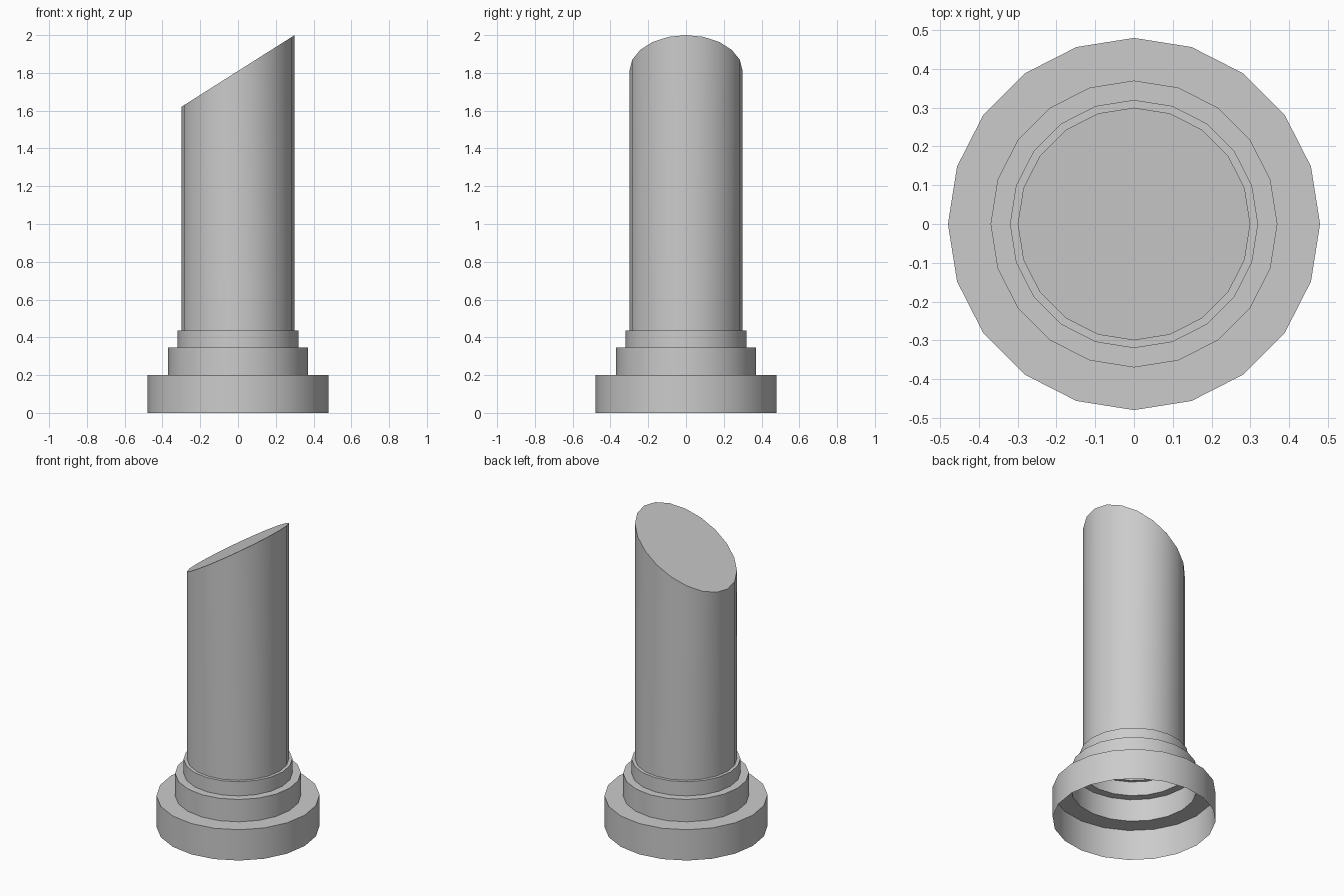
import bpy
import bmesh
from math import cos, sin, pi

SIDES = 20

cube = bpy.data.objects.get("Cube")
if cube:
    bpy.data.objects.remove(cube, do_unlink=True)

grey = bpy.data.materials.new("plain grey")
grey.use_nodes = True
colour = (0.6, 0.6, 0.6, 1)
grey.diffuse_color = colour
grey.node_tree.nodes["Principled BSDF"].inputs["Base Color"].default_value = colour


def ring(bm, radius, z, slope=0):
    """Ring of vertices, its height tilted along x by slope."""
    angles = [2 * pi * i / SIDES for i in range(SIDES)]
    return [bm.verts.new((radius * cos(a), radius * sin(a), z + slope * radius * cos(a)))
            for a in angles]


def bridge(bm, low, high):
    for i in range(SIDES):
        j = (i + 1) % SIDES
        bm.faces.new((low[i], low[j], high[j], high[i]))


def shell(name, radius, bottom, top, inner=None, slope=0):
    """Thin wall open below, topped by a flat ledge or a closed slanted cap."""
    bm = bmesh.new()
    low, high = ring(bm, radius, bottom), ring(bm, radius, top, slope)
    bridge(bm, low, high)
    if inner:
        bridge(bm, high, ring(bm, inner, top))
    else:
        bm.faces.new(high)
    mesh = bpy.data.meshes.new(name)
    bm.to_mesh(mesh)
    bm.free()
    mesh.materials.append(grey)
    obj = bpy.data.objects.new(name, mesh)
    bpy.context.collection.objects.link(obj)
    bpy.ops.object.select_all(action="DESELECT")
    obj.select_set(True)
    bpy.context.view_layer.objects.active = obj
    bpy.ops.object.shade_smooth_by_angle(angle=pi / 6)


# Stepped hollow foot
shell("base_flange", 0.48, 0, 0.2, inner=0.37)
shell("middle_step", 0.37, 0.2, 0.345, inner=0.32)
shell("collar", 0.32, 0.345, 0.437, inner=0.3)

# Hollow shaft with slanted cap
shell("shaft", 0.3, 0.437, 1.81, slope=0.19 / 0.3)
